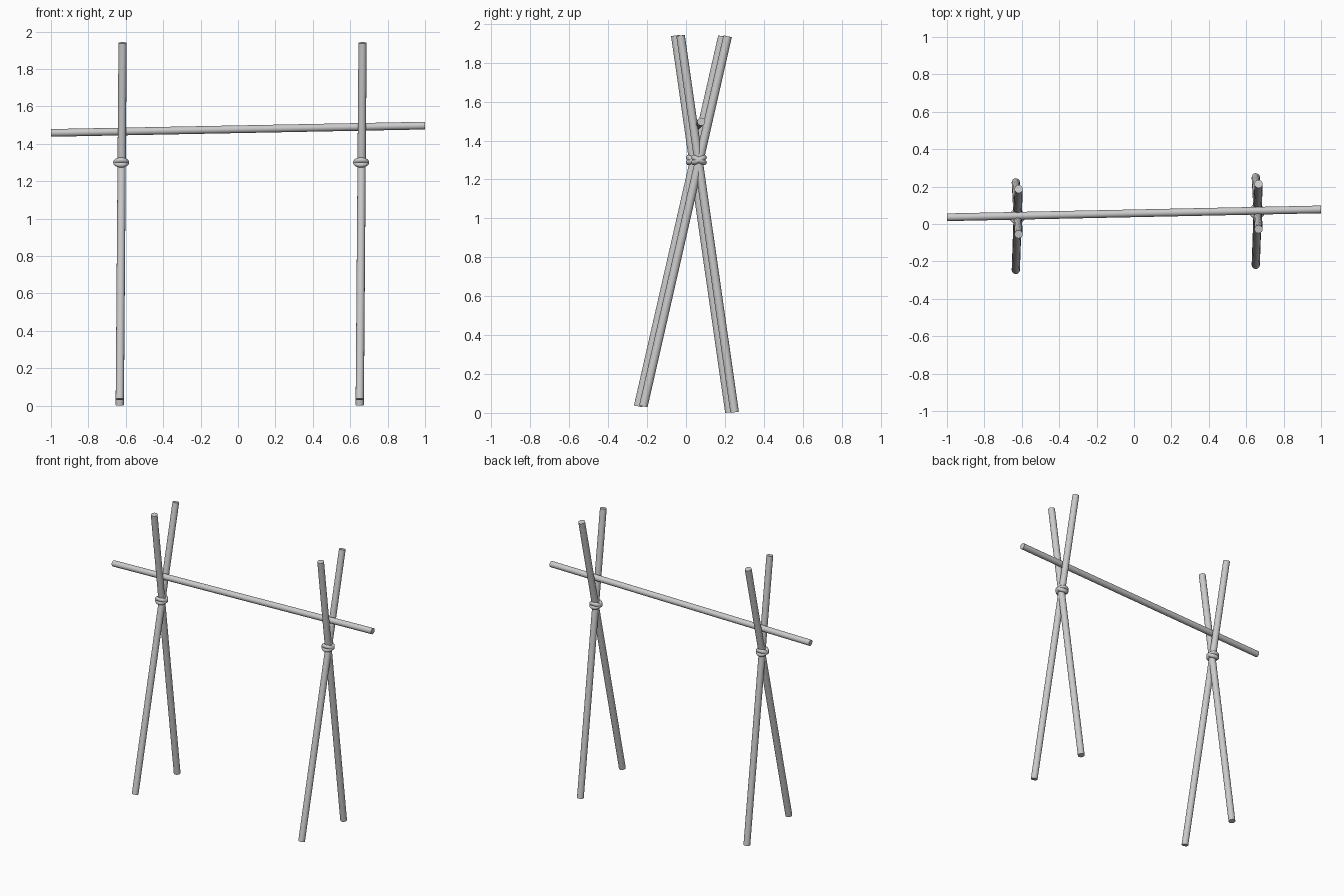
import bpy
from math import radians
from mathutils import Vector

if "Cube" in bpy.data.objects:
    bpy.data.objects.remove(bpy.data.objects["Cube"])


def smooth(obj):
    bpy.ops.object.shade_smooth_by_angle(angle=radians(40))
    return obj


def pole(name, a, b, radius):
    a, b = Vector(a), Vector(b)
    d = b - a
    bpy.ops.mesh.primitive_cylinder_add(
        vertices=16, radius=radius, depth=d.length, location=(a + b) / 2,
        rotation=d.to_track_quat('Z', 'Y').to_euler())
    bpy.context.object.name = name
    smooth(bpy.context.object)


def rope_loop(name, center, tilt):
    bpy.ops.mesh.primitive_torus_add(
        major_segments=28, minor_segments=12, major_radius=0.029,
        minor_radius=0.014, location=center, rotation=(radians(tilt), 0, 0))
    bpy.context.object.name = name
    smooth(bpy.context.object)


# Two crossed-pole stands, the right one shifted slightly back
for side, x, y in (("left", -0.625, 0.0), ("right", 0.658, 0.027)):
    pole(side + "_back_leg", (x - 0.007, y + 0.223, 0.003),
         (x + 0.008, y - 0.055, 1.94), 0.022)
    pole(side + "_front_leg", (x - 0.007, y - 0.246, 0.034),
         (x + 0.008, y + 0.187, 1.936), 0.022)
    # Crossed rope lashing where the poles meet
    for i, tilt in enumerate((-26, 26)):
        rope_loop(f"{side}_lashing_{i + 1}", (x, y + 0.04, 1.3), tilt)

# Crossbar resting in the forks
pole("crossbar", (-0.9995, 0.036, 1.458), (0.9995, 0.078, 1.497), 0.0205)
